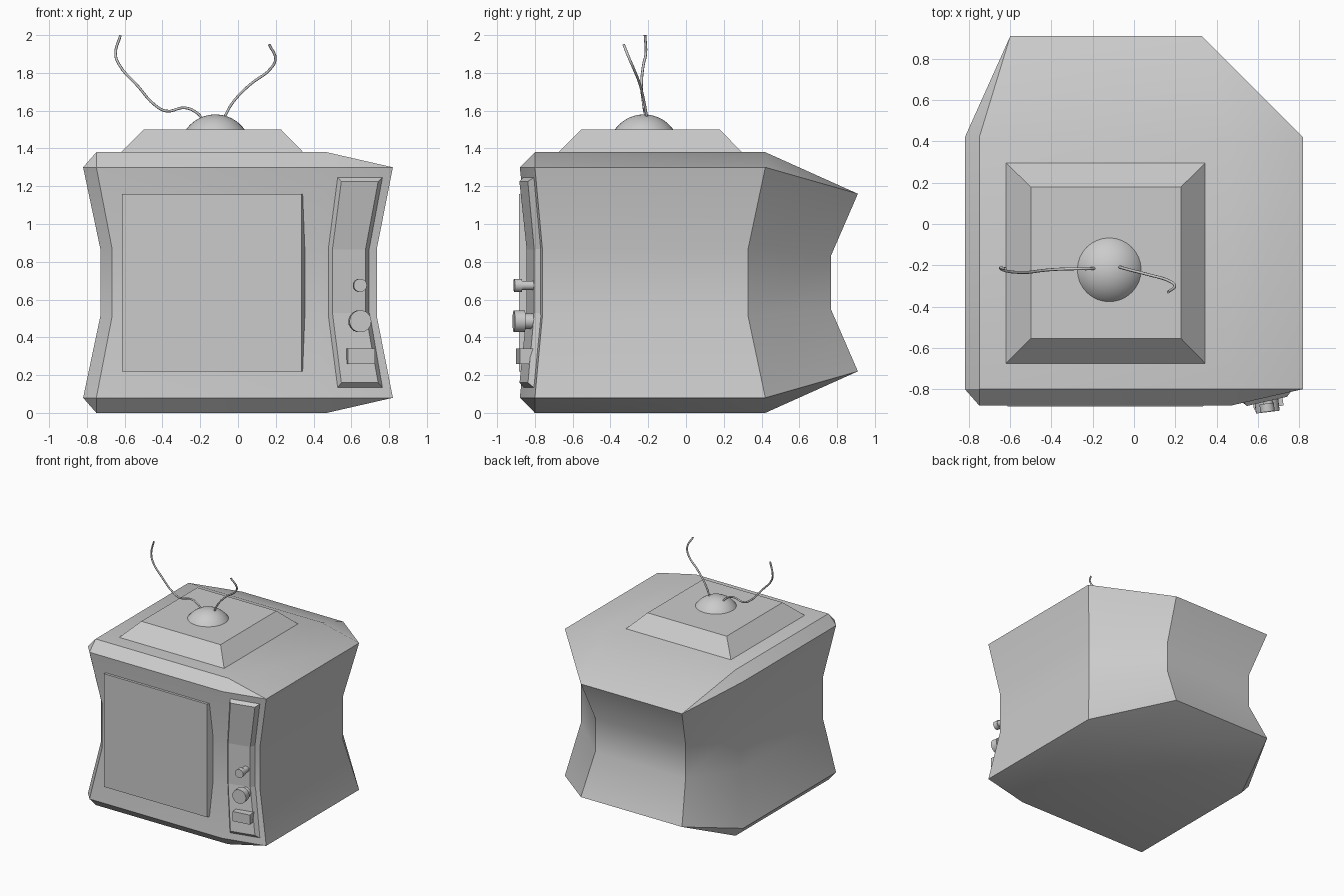
import bpy, bmesh, math
from mathutils import Matrix, Vector

if "Cube" in bpy.data.objects:
    bpy.data.objects.remove(bpy.data.objects["Cube"])


def make(name, verts, faces, smooth=None):
    me = bpy.data.meshes.new(name)
    me.from_pydata(verts, [], faces)
    bm = bmesh.new()
    bm.from_mesh(me)
    bmesh.ops.recalc_face_normals(bm, faces=bm.faces)
    bm.to_mesh(me)
    bm.free()
    return link(name, me, smooth)


def link(name, data, smooth=None):
    ob = bpy.data.objects.new(name, data)
    bpy.context.collection.objects.link(ob)
    if smooth:
        bpy.ops.object.select_all(action='DESELECT')
        bpy.context.view_layer.objects.active = ob
        ob.select_set(True)
        bpy.ops.object.shade_smooth_by_angle(angle=math.radians(smooth))
    return ob


# Cabinet: pinched eight-sided shell, mirrored about mid height, with chamfered caps
MID, S, YC = 0.69, 0.893, -0.046
plan = [(-.82, -.80, .61), (-.75, -.88, .61), (.47, -.88, .61), (.82, -.80, .61),
        (.82, .42, .61), (.33, .91, .47), (-.60, .91, .47), (-.82, .42, .61)]
cap = [(-.75, -.80), (.47, -.80), (.47, .42), (-.75, .42)]
verts, faces = [], []
for sign, pinch in ((-1, False), (-1, True), (1, True), (1, False)):
    for x, y, h in plan:
        if pinch:
            verts.append((x * S + .003, y * S + YC, MID + sign * (.18 if h > .5 else .14)))
        else:
            verts.append((x, y, MID + sign * h))
for r in range(3):
    for i in range(8):
        j = (i + 1) % 8
        faces.append((r * 8 + i, r * 8 + j, r * 8 + 8 + j, r * 8 + 8 + i))
for ring, z in ((0, 0), (24, 1.38)):
    t = len(verts)
    verts += [(x, y, z) for x, y in cap]
    faces.append((t, t + 1, t + 2, t + 3))
    # cap corners t0..t3 joined to rim points
    for f in (('t0', 't1', 2, 1), ('t1', 3, 2), ('t1', 't2', 4, 3), ('t2', 5, 4),
              ('t2', 't3', 6, 5), ('t3', 7, 6), ('t3', 't0', 0, 7), ('t0', 1, 0)):
        faces.append([t + int(k[1]) if isinstance(k, str) else ring + k for k in f])
make("cabinet", verts, faces, 30)


def front_y(x, z):
    """Depth of the cabinet's angled right front at x, z."""
    k = min(max((abs(z - MID) - .18) / .43, 0), 1)
    s, c = S + (1 - S) * k, YC * (1 - k)
    return -.88 * s + c + (x - .47 * s) / .35 * .08


# Screen: flat-fronted slab sunk into the pinched front
sv = [(x, y, z) for y, xr in ((-.885, .335), (-.80, .365))
      for x, z in ((-.613, .22), (xr, .22), (xr, 1.16), (-.613, 1.16))]
make("screen", sv, [(0, 1, 2, 3), (4, 5, 6, 7)] +
     [(i, (i + 1) % 4, (i + 1) % 4 + 4, i + 4) for i in range(4)])

# Control panel: raised bevelled plate following the cabinet
outer = [(.525, 1.25), (.475, .87), (.475, .53), (.525, .13),
         (.768, .13), (.698, .53), (.698, .87), (.768, 1.25)]
inner = [(.547, 1.225), (.50, .865), (.50, .53), (.547, .16),
         (.742, .16), (.675, .53), (.675, .865), (.742, 1.225)]
pv = [(x, front_y(x, z) + d, z) for pts, d in ((outer, .004), (inner, -.03)) for x, z in pts]
pf = [(8, 9, 14, 15), (9, 10, 13, 14), (10, 11, 12, 13)]
pf += [(i, (i + 1) % 8, (i + 1) % 8 + 8, i + 8) for i in range(8)]
make("control_panel", pv, pf)


# Knobs: cylinder heads on short stems, turned towards the panel's facing
def knob(name, z, r, y0, y1):
    bm = bmesh.new()
    for rad, a, b in ((r, y0, y1), (r * .7, y1 - .01, -.79)):
        m = (Matrix.Translation((.645, 0, z)) @ Matrix.Translation((0, (a + b) / 2, 0))
             @ Matrix.Rotation(math.radians(7), 4, 'Z') @ Matrix.Rotation(math.pi / 2, 4, 'X'))
        bmesh.ops.create_cone(bm, cap_ends=True, segments=24, radius1=rad, radius2=rad,
                              depth=b - a, matrix=m)
    me = bpy.data.meshes.new(name)
    bm.to_mesh(me)
    bm.free()
    link(name, me, 30)


knob("small_knob", .675, .035, -.91, -.87)
knob("large_knob", .485, .058, -.912, -.855)

# Push button
bm = bmesh.new()
bmesh.ops.create_cube(bm, size=1, matrix=Matrix.Translation((.647, -.845, .30))
                      @ Matrix.Rotation(math.radians(8), 4, 'Z')
                      @ Matrix.Diagonal((.145, .09, .08, 1)))
me = bpy.data.meshes.new("push_button")
bm.to_mesh(me)
bm.free()
link("push_button", me)

# Aerial base: square frustum on the roof
bv = [(x, y, z) for x0, x1, y0, y1, z in ((-.625, .35, -.68, .30, 1.375), (-.50, .228, -.555, .18, 1.50))
      for x, y in ((x0, y0), (x1, y0), (x1, y1), (x0, y1))]
make("aerial_base", bv, [(0, 1, 2, 3), (4, 5, 6, 7)] +
     [(i, (i + 1) % 4, (i + 1) % 4 + 4, i + 4) for i in range(4)])

# Dome: cap cut from a sphere
bm = bmesh.new()
bmesh.ops.create_uvsphere(bm, u_segments=32, v_segments=32, radius=.19,
                          matrix=Matrix.Translation((-.12, -.222, 1.39)))
bmesh.ops.bisect_plane(bm, geom=bm.verts[:] + bm.edges[:] + bm.faces[:],
                       plane_co=(0, 0, 1.495), plane_no=(0, 0, 1), clear_inner=True)
me = bpy.data.meshes.new("aerial_dome")
bm.to_mesh(me)
bm.free()
link("aerial_dome", me, 40)


# Aerials: bent wires
def wire(name, pts):
    cu = bpy.data.curves.new(name, 'CURVE')
    cu.dimensions = '3D'
    cu.bevel_depth = .007
    cu.bevel_resolution = 2
    cu.resolution_u = 5
    cu.use_fill_caps = True
    sp = cu.splines.new('BEZIER')
    sp.bezier_points.add(len(pts) - 1)
    for p, co in zip(sp.bezier_points, pts):
        p.co = co
        p.handle_left_type = p.handle_right_type = 'AUTO'
    link(name, cu)


wire("left_aerial", [(-.19, -.215, 1.56), (-.22, -.217, 1.59), (-.28, -.217, 1.615),
                     (-.38, -.22, 1.598), (-.44, -.225, 1.63), (-.53, -.235, 1.73),
                     (-.63, -.225, 1.845), (-.648, -.213, 1.90), (-.622, -.217, 2.0)])
wire("right_aerial", [(-.075, -.207, 1.56), (-.03, -.22, 1.64), (.06, -.243, 1.735),
                      (.175, -.278, 1.825), (.198, -.30, 1.875), (.165, -.33, 1.95)])
